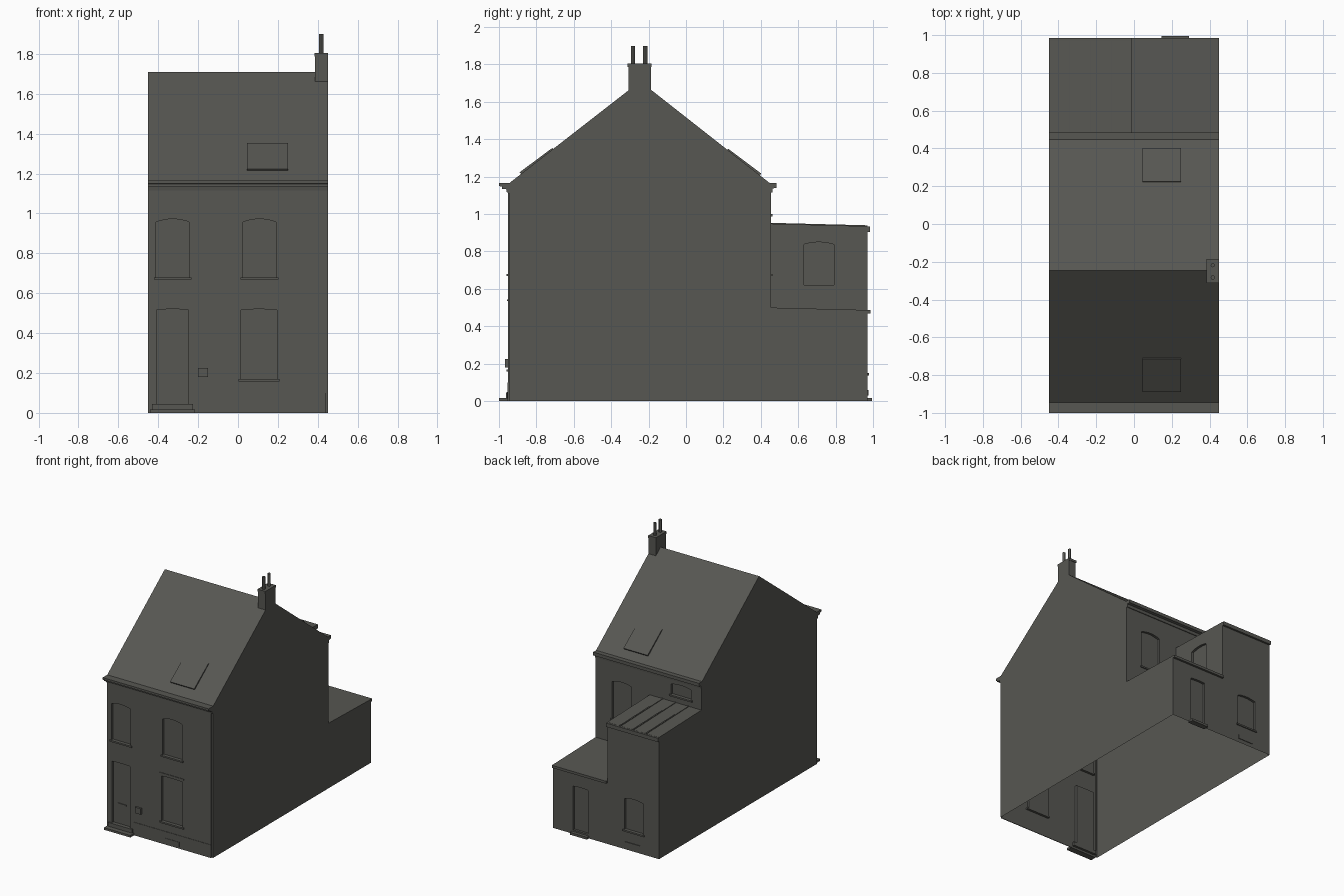
import bpy, bmesh, math
from mathutils import Vector

if "Cube" in bpy.data.objects:
    bpy.data.objects.remove(bpy.data.objects["Cube"])

mat = bpy.data.materials.new("dark stone grey")
mat.diffuse_color = (0.095, 0.095, 0.085, 1)
mat.use_nodes = True
mat.node_tree.nodes["Principled BSDF"].inputs["Base Color"].default_value = mat.diffuse_color


def prism(name, pts, axis, a, b):
    """Extrude a profile: axis 'x' takes (y, z) points, axis 'y' takes (x, z)."""
    def place(p, t):
        return (t, p[0], p[1]) if axis == 'x' else (p[0], t, p[1])
    bm = bmesh.new()
    lo = [bm.verts.new(place(p, a)) for p in pts]
    hi = [bm.verts.new(place(p, b)) for p in pts]
    bm.faces.new(lo)
    bm.faces.new(hi)
    n = len(pts)
    for i in range(n):
        j = (i + 1) % n
        bm.faces.new((lo[i], lo[j], hi[j], hi[i]))
    bmesh.ops.recalc_face_normals(bm, faces=bm.faces)
    me = bpy.data.meshes.new(name)
    bm.to_mesh(me)
    bm.free()
    me.materials.append(mat)
    ob = bpy.data.objects.new(name, me)
    bpy.context.collection.objects.link(ob)
    return ob


def box(name, x0, x1, y0, y1, z0, z1):
    return prism(name, [(x0, z0), (x1, z0), (x1, z1), (x0, z1)], 'y', y0, y1)


def arch(u0, u1, z0, z1, rise):
    """Rectangle with a shallow curved head."""
    c, h = (u0 + u1) / 2, (u1 - u0) / 2
    top = [(c + h * t / 4, z1 - rise * (t / 4) ** 2) for t in range(4, -5, -1)]
    return [(u0, z0), (u1, z0)] + top


def boolean(target, tool, op):
    m = target.modifiers.new(op, 'BOOLEAN')
    m.operation, m.object, m.solver = op, tool, 'EXACT'
    bpy.context.view_layer.update()
    dg = bpy.context.evaluated_depsgraph_get()
    me = bpy.data.meshes.new_from_object(target.evaluated_get(dg))
    target.modifiers.clear()
    target.data = me
    bpy.data.objects.remove(tool)


FRONT, BACK, EXT = -0.952, 0.455, 0.97
RIDGE_Y, RIDGE_Z, EAVE = -0.245, 1.71, 1.16
D = 0.018  # depth of window recesses

# House shell with the low rear extension, then the upper rear extension
house = prism("house_shell", [(FRONT, 0), (EXT, 0), (EXT, 0.487), (BACK, 0.5), (BACK, EAVE),
                              (RIDGE_Y, RIDGE_Z), (FRONT, EAVE)], 'x', -0.45, 0.45)
upper = prism("upper_extension", [(0.40, 0.40), (EXT, 0.40), (EXT, 0.935), (0.40, 0.95)],
              'x', -0.45, -0.01)
boolean(house, upper, 'UNION')

# Openings: (x0, x1, z0, z1, head rise)
front_windows = [(-0.41, -0.245, 0.68, 0.972, 0.015), (0.025, 0.19, 0.68, 0.972, 0.015),
                 (0.015, 0.195, 0.17, 0.52, 0.004)]
front_door = (-0.405, -0.25, 0.045, 0.52, 0.002)
rear_low = [(0.155, 0.28, 0.03, 0.37, 0.004), (-0.315, -0.155, 0.15, 0.40, 0.012)]
rear_high = [(0.145, 0.31, 0.68, 0.98, 0.015), (-0.36, -0.19, 1.0, 1.09, 0.01)]
for o in front_windows + [front_door]:
    boolean(house, prism("cutter", arch(*o), 'y', FRONT - 0.05, FRONT + D), 'DIFFERENCE')
for o in rear_low:
    boolean(house, prism("cutter", arch(*o), 'y', EXT - D, EXT + 0.05), 'DIFFERENCE')
for o in rear_high:
    boolean(house, prism("cutter", arch(*o), 'y', BACK - D, BACK + 0.05), 'DIFFERENCE')
side_window = (0.63, 0.79, 0.62, 0.85, 0.012)
boolean(house, prism("cutter", arch(*side_window), 'x', -0.01 - D, 0.04), 'DIFFERENCE')

# Facade set in slightly from the party walls
for s in (-1, 1):
    xs = sorted((s * 0.438, s * 0.5))
    boolean(house, box("cutter", *xs, -1.0, -0.945, -0.1, 1.11), 'DIFFERENCE')

# Open underside
bm = bmesh.new()
bm.from_mesh(house.data)
bmesh.ops.delete(bm, geom=[f for f in bm.faces if f.calc_center_median().z < 0.001
                           and abs(f.normal.z) > 0.9], context='FACES')
bm.to_mesh(house.data)
bm.free()

# Sills
for x0, x1, z0, *_ in front_windows:
    box("front_sill", x0 - 0.012, x1 + 0.012, FRONT - 0.008, FRONT + D, z0 - 0.012, z0)
for (x0, x1, z0, *_), y in [(rear_low[1], EXT)] + [(o, BACK) for o in rear_high]:
    box("rear_sill", x0 - 0.012, x1 + 0.012, y - D, y + 0.008, z0 - 0.012, z0)

# Front trim: lintel, plinth, vent, meter box, letter slot
box("window_lintel", 0.0, 0.207, FRONT - 0.004, FRONT + 0.002, 0.535, 0.543)
box("plinth", -0.22, 0.438, FRONT - 0.003, FRONT + 0.002, 0, 0.1)
box("front_vent", 0.045, 0.17, FRONT - 0.006, FRONT, 0.015, 0.05)
box("meter_box", -0.2, -0.15, -0.967, FRONT, 0.18, 0.225)
box("letter_slot", -0.365, -0.295, FRONT + 0.012, FRONT + D, 0.193, 0.203)
box("rear_vent", -0.29, -0.16, EXT, EXT + 0.005, 0.03, 0.06)

# Doorsteps
box("front_step_lower", -0.44, -0.215, -1.0, FRONT, 0, 0.016)
box("front_step_upper", -0.43, -0.225, -0.963, FRONT + D, 0.016, 0.045)
box("rear_step", 0.145, 0.29, EXT - D, 0.995, 0, 0.018)

# Cornices and gutters
prism("front_cornice", [(-0.94, 1.115), (-0.958, 1.115), (-0.962, 1.135), (-0.985, 1.135),
                        (-0.985, 1.147), (-1.0, 1.15), (-1.0, 1.166), (-0.94, 1.166)],
      'x', -0.45, 0.45)
prism("rear_gutter", [(BACK - 0.01, 1.115), (BACK + 0.006, 1.115), (BACK + 0.008, 1.137),
                      (BACK + 0.03, 1.14), (BACK + 0.03, 1.165), (BACK - 0.01, 1.165)],
      'x', -0.45, 0.45)
box("lower_extension_gutter", -0.01, 0.45, EXT, 0.986, 0.468, 0.487)
box("upper_extension_gutter", -0.45, -0.01, EXT, 0.985, 0.905, 0.934)

# Raised seams on the upper extension roof
for i in range(1, 4):
    x = -0.45 + 0.11 * i
    prism("roof_seam", [(BACK, 0.946), (EXT, 0.933), (EXT, 0.94), (BACK, 0.953)],
          'x', x - 0.005, x + 0.005)

# Skylights lying on both roof slopes
for y0, y1, edge in ((-0.882, -0.71, FRONT), (0.395, 0.222, BACK)):
    def roof(y):
        return EAVE + (RIDGE_Z - EAVE) * (y - edge) / (RIDGE_Y - edge)
    out = Vector((math.copysign(0.6, edge), 0.78)) * 0.012
    prism("skylight", [(y0, roof(y0)), (y1, roof(y1)),
                       (y1 + out.x * 0.6, roof(y1) + out.y * 0.6),
                       (y0 + out.x, roof(y0) + out.y)], 'x', 0.045, 0.25)

# Chimney and pots
box("chimney_stack", 0.387, 0.45, -0.308, -0.187, 1.6, 1.79)
box("chimney_cap", 0.384, 0.45, -0.312, -0.184, 1.787, 1.805)
for y in (-0.283, -0.218):
    bpy.ops.mesh.primitive_cylinder_add(vertices=12, radius=0.011, depth=0.1,
                                        location=(0.417, y, 1.85))
    pot = bpy.context.object
    pot.name = "chimney_pot"
    pot.data.materials.append(mat)
    bpy.ops.object.shade_smooth_by_angle()
